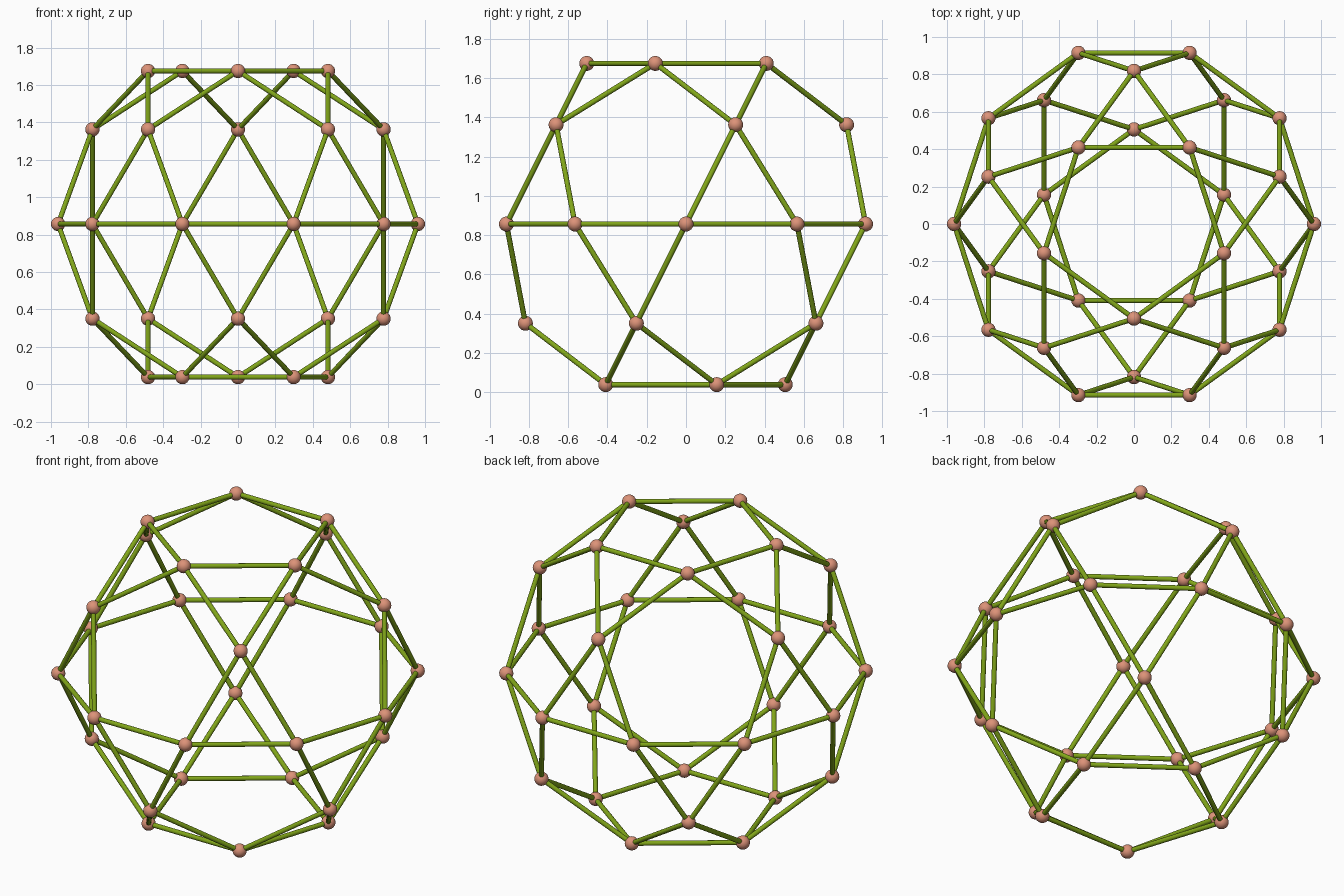
import bpy, bmesh, math
from mathutils import Vector, Matrix

if "Cube" in bpy.data.objects:
    bpy.data.objects.remove(bpy.data.objects["Cube"])

BALL, STICK = 0.038, 0.0135
R = 1.0 - BALL                       # circumradius of the icosidodecahedron
EDGE = R / ((1 + math.sqrt(5)) / 2)
R1 = EDGE / (2 * math.sin(math.radians(36)))        # cap pentagon radius
H1 = math.sqrt(R * R - R1 * R1)
R2 = EDGE * math.cos(math.radians(18)) / (2 * math.sin(math.radians(36)) * math.cos(math.radians(54))) 
R2 = R1 * (1 + math.sqrt(5)) / 2                    # second ring radius
H2 = math.sqrt(R * R - R2 * R2)
CENTRE = Vector((0, 0, H1 + BALL))


def ring(radius, z, n, start):
    return [Vector((radius * math.cos(math.radians(start + 360 * k / n)),
                    radius * math.sin(math.radians(start + 360 * k / n)), z))
            for k in range(n)]


# Upper rings, their point reflections, and the equator
upper = ring(R1, H1, 5, -90) + ring(R2, H2, 5, 90)
points = upper + [-p for p in upper] + ring(R, 0, 10, 0)
points = [p + CENTRE for p in points]


def material(name, colour):
    m = bpy.data.materials.new(name)
    m.diffuse_color = colour
    m.use_nodes = True
    m.node_tree.nodes["Principled BSDF"].inputs["Base Color"].default_value = m.diffuse_color
    return m


def finish(bm, name, mat):
    for f in bm.faces:
        f.smooth = True
    me = bpy.data.meshes.new(name)
    bm.to_mesh(me)
    bm.free()
    me.materials.append(mat)
    ob = bpy.data.objects.new(name, me)
    bpy.context.collection.objects.link(ob)


# Balls at the corners
bm = bmesh.new()
for p in points:
    bmesh.ops.create_uvsphere(bm, u_segments=24, v_segments=16, radius=BALL,
                              matrix=Matrix.Translation(p))
finish(bm, "corner_balls", material("salmon", (0.72, 0.29, 0.19, 1)))

# Rods between all neighbouring corners
bm = bmesh.new()
for i, a in enumerate(points):
    for b in points[i + 1:]:
        d = b - a
        if d.length < EDGE * 1.05:
            m = Matrix.Translation((a + b) / 2) @ d.to_track_quat('Z', 'Y').to_matrix().to_4x4()
            bmesh.ops.create_cone(bm, cap_ends=False, segments=12, radius1=STICK,
                                  radius2=STICK, depth=d.length, matrix=m)
finish(bm, "edge_rods", material("green", (0.22, 0.38, 0.01, 1)))
